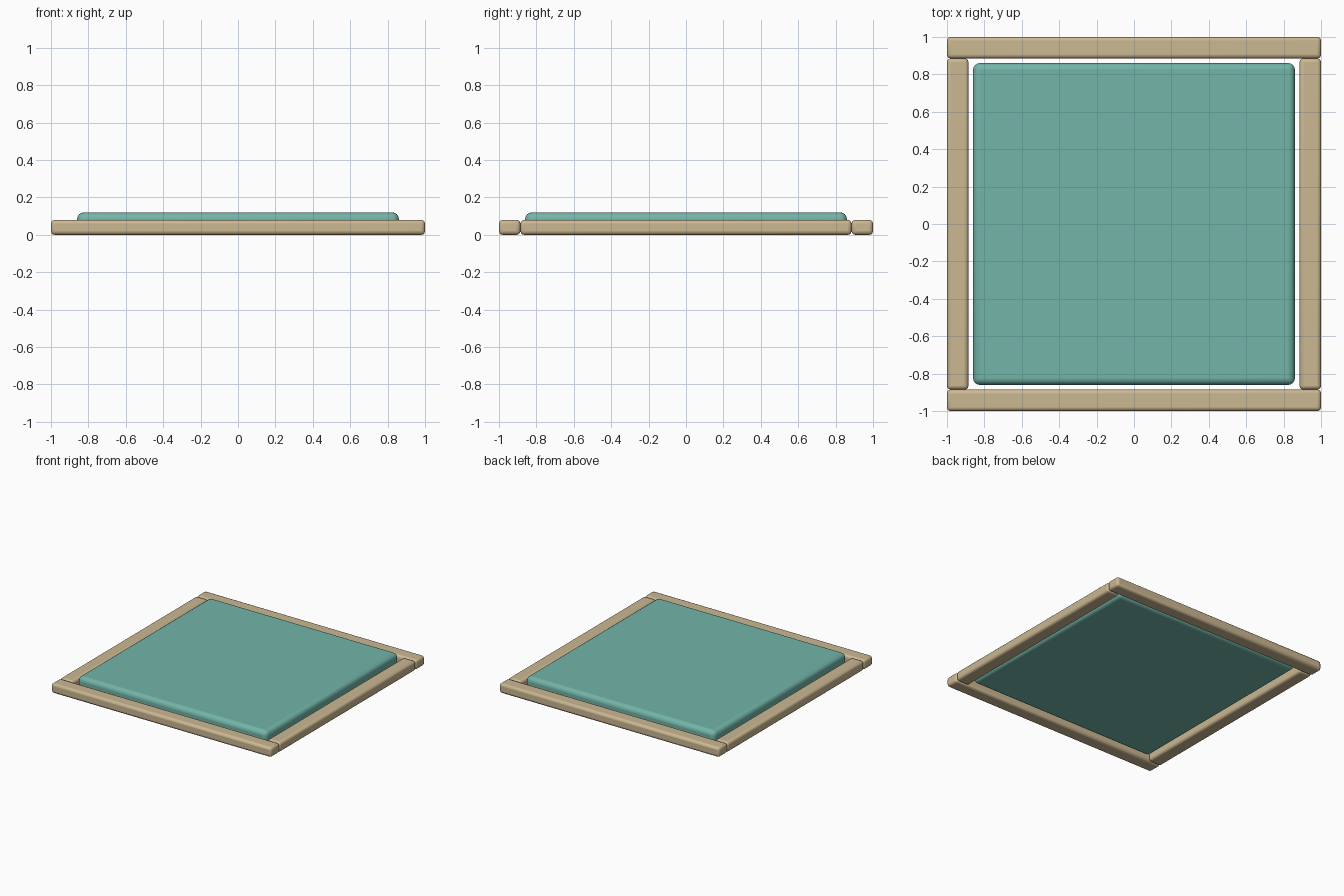
import bpy

if "Cube" in bpy.data.objects:
    bpy.data.objects.remove(bpy.data.objects["Cube"])

def material(name, color):
    m = bpy.data.materials.new(name)
    m.diffuse_color = color
    m.use_nodes = True
    m.node_tree.nodes["Principled BSDF"].inputs["Base Color"].default_value = m.diffuse_color
    return m

WOOD = material("pale_wood", (0.60, 0.48, 0.29, 1))
FABRIC = material("teal_fabric", (0.17, 0.46, 0.39, 1))

def rounded_box(name, center, size, radius, segments, mat):
    bpy.ops.mesh.primitive_cube_add(size=1, location=center)
    ob = bpy.context.object
    ob.name = name
    ob.scale = size
    bpy.ops.object.transform_apply(location=False, rotation=False, scale=True)
    bevel = ob.modifiers.new("rounded_edges", 'BEVEL')
    bevel.width = radius
    bevel.segments = segments
    ob.data.materials.append(mat)
    bpy.ops.object.shade_smooth_by_angle()
    return ob

RAIL_W, RAIL_H = 0.115, 0.08
INNER = 1 - RAIL_W
MID = 1 - RAIL_W / 2

# Full-length front and back rails, with side rails butted between them
for label, s in (("front", -1), ("back", 1)):
    rounded_box(label + "_rail", (0, s * MID, RAIL_H / 2),
                (2, RAIL_W, RAIL_H), 0.02, 3, WOOD)
for label, s in (("left", -1), ("right", 1)):
    rounded_box(label + "_rail", (s * MID, 0, RAIL_H / 2),
                (RAIL_W, 2 * INNER, RAIL_H), 0.02, 3, WOOD)

# Padded panel floating inside the frame with a narrow gap
rounded_box("padded_panel", (0, 0, 0.07), (1.72, 1.72, 0.10), 0.035, 4, FABRIC)
